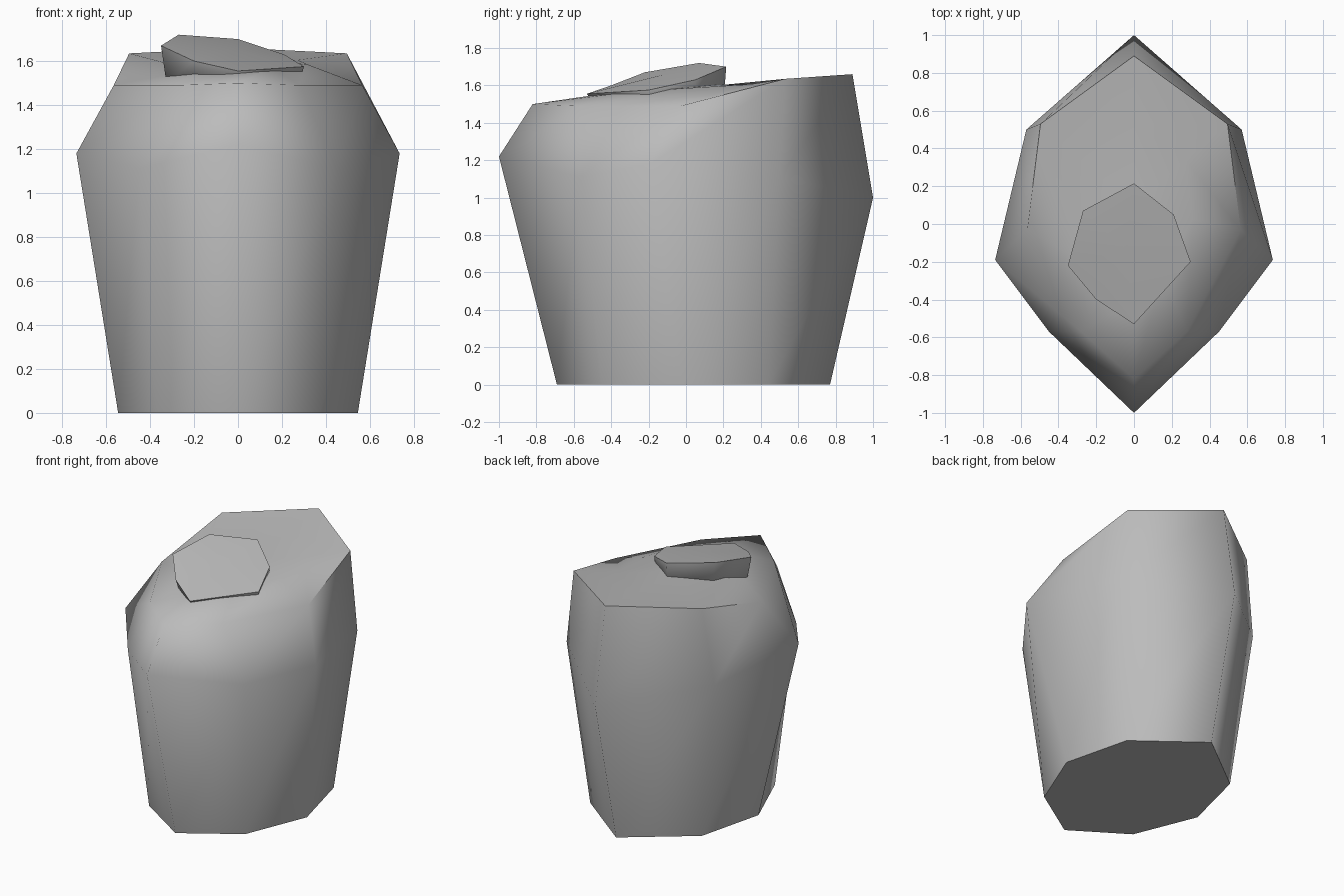
import bpy, bmesh
from mathutils import Vector

cube = bpy.data.objects.get("Cube")
if cube:
    bpy.data.objects.remove(cube, do_unlink=True)

stone = bpy.data.materials.new("stone_grey")
stone.use_nodes = True
GREY = (0.5, 0.5, 0.5, 1)
stone.diffuse_color = GREY
stone.node_tree.nodes["Principled BSDF"].inputs["Base Color"].default_value = GREY


def full_ring(half):
    """Mirror a front-to-back half outline into a closed ring."""
    return half + [(-x, y, z) for x, y, z in half[-2:0:-1]]


def loft(name, rings, cap_end, sharp_rule):
    """Skin rings from bottom to top; the top closes on a point."""
    bm = bmesh.new()
    loops = [[bm.verts.new(p) for p in ring] for ring in rings]
    n = len(loops[0])
    for low, high in zip(loops, loops[1:]):
        for i in range(n):
            j = (i + 1) % n
            bm.faces.new((low[i], low[j], high[j], high[i]))
    bm.faces.new(loops[0][::-1])
    tip = bm.verts.new(cap_end)
    for i in range(n):
        bm.faces.new((loops[-1][i], loops[-1][(i + 1) % n], tip))
    bmesh.ops.recalc_face_normals(bm, faces=bm.faces[:])
    for face in bm.faces:
        face.smooth = True
    for edge in bm.edges:
        edge.smooth = not sharp_rule(edge, loops)
    mesh = bpy.data.meshes.new(name)
    bm.to_mesh(mesh)
    bm.free()
    obj = bpy.data.objects.new(name, mesh)
    mesh.materials.append(stone)
    bpy.context.collection.objects.link(obj)
    return obj


# Main boulder: base, widest belt, shoulder and a gently crowned top
base = full_ring([(0, -.69, 0), (.37, -.45, 0), (.545, -.02, 0), (.43, .44, 0), (0, .77, 0)])
belt = full_ring([(0, -1, 1.22), (.45, -.57, 1.11), (.735, -.19, 1.18), (.57, .5, 1.11), (0, 1, 1)])
shoulder = full_ring([(0, -.82, 1.5), (.28, -.57, 1.49), (.565, -.03, 1.49),
                      (.495, .53, 1.635), (0, .89, 1.66)])
centre = Vector((0, .1, 1.6))
crown = []
for p in shoulder:
    q = centre.lerp(Vector(p), .55)
    q.z = 1.585 + .06 * q.y
    crown.append(q)


def boulder_sharp(edge, loops):
    verts = set(edge.verts)
    on_base = verts <= set(loops[0])
    on_back_rim = verts <= set(loops[2]) and all(v.co.y > -.1 for v in verts)
    return on_base or on_back_rim


loft("boulder", [base, belt, shoulder, crown], centre, boulder_sharp)

# Raised slab on top, overhanging at the back and sinking into the front
slab_rim = [(0, -.53, 1.555), (.3, -.2, 1.575), (.21, .05, 1.63), (0, .215, 1.7),
            (-.27, .07, 1.72), (-.35, -.22, 1.67), (-.2, -.4, 1.6)]
slab_foot = [(x * .93, y * .93, 1.5) for x, y, z in slab_rim]


def slab_sharp(edge, loops):
    return set(edge.verts) <= set(loops[1])


loft("top_slab", [slab_foot, slab_rim], (-.04, -.13, 1.655), slab_sharp)
